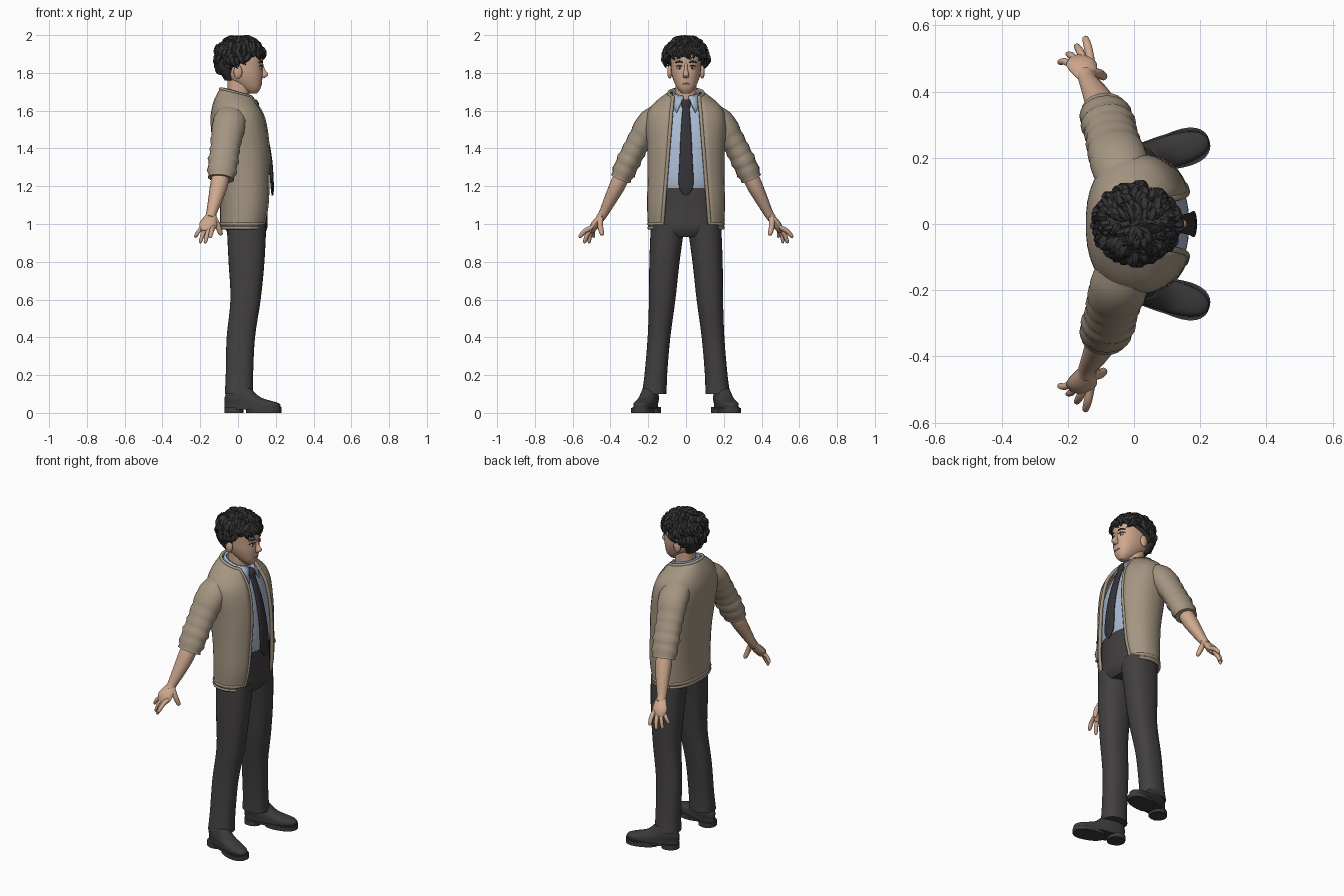
import bpy, bmesh, math, random
from mathutils import Matrix, Vector

random.seed(4)
if "Cube" in bpy.data.objects:
    bpy.data.objects.remove(bpy.data.objects["Cube"], do_unlink=True)


def material(name, *rgb):
    mat = bpy.data.materials.new(name)
    mat.use_nodes = True
    mat.diffuse_color = (*rgb, 1)
    mat.node_tree.nodes["Principled BSDF"].inputs["Base Color"].default_value = (*rgb, 1)
    return mat


SKIN = material("skin", .62, .39, .27)
LIP = material("lip", .45, .23, .17)
HAIR = material("black hair", .035, .033, .034)
WOOL = material("beige wool", .37, .3, .22)
COTTON = material("light blue cotton", .4, .5, .65)
SILK = material("charcoal silk", .036, .032, .036)
TWILL = material("charcoal twill", .055, .05, .05)
LEATHER = material("dark leather", .048, .043, .043)
EYE_WHITE = material("eye white", .75, .72, .68)


def spline(rows, steps=4):
    """Smoothly fill in between a few rows of values."""
    rows = [Vector(row) for row in rows]
    padded = [rows[0], *rows, rows[-1]]
    filled = []
    for before, start, end, after in zip(padded, padded[1:], padded[2:], padded[3:]):
        leave, arrive, step = (end - before) / 2, (after - start) / 2, end - start
        for i in range(steps):
            t = i / steps
            curve = leave + arrive - 2 * step
            filled.append(start + t * (leave + t * (step - leave - curve + t * curve)))
    return filled + [rows[-1]]


def bridge(bm, rings, closed=True):
    """Skin a list of point rings; closed tubes also get end caps."""
    loops = [[bm.verts.new(point) for point in ring] for ring in rings]
    count = len(loops[0])
    for low, high in zip(loops, loops[1:]):
        for i in range(count if closed else count - 1):
            j = (i + 1) % count
            bm.faces.new((low[i], low[j], high[j], high[i]))
    if closed:
        bm.faces.new(loops[0][::-1])
        bm.faces.new(loops[-1])


def finish(bm, name, mat, mirror=False, thick=0):
    bmesh.ops.recalc_face_normals(bm, faces=bm.faces[:])
    mesh = bpy.data.meshes.new(name)
    bm.to_mesh(mesh)
    bm.free()
    mesh.materials.append(mat)
    mesh.shade_smooth()
    mesh.set_sharp_from_angle(angle=math.radians(50))
    obj = bpy.data.objects.new(name, mesh)
    bpy.context.collection.objects.link(obj)
    if mirror:
        obj.modifiers.new("mirror", 'MIRROR').use_axis = (False, True, False)
    if thick:
        solid = obj.modifiers.new("thickness", 'SOLIDIFY')
        solid.thickness, solid.offset = thick, 0


def section(z, back, front, half, side=0, gap=0, tilt=0, power=2.3, count=32):
    """Horizontal rounded outline, optionally open at the front."""
    start = math.asin((gap / half) ** (power / 2))
    ring = []
    for i in range(count):
        angle = start + (math.tau - 2 * start) * i / (count - 1 if gap else count)
        c, s = math.cos(angle), math.sin(angle)
        x = (back + front) / 2 + (front - back) / 2 * math.copysign(abs(c) ** (2 / power), c)
        y = side + half * math.copysign(abs(s) ** (2 / power), s)
        ring.append(Vector((x, y, z + tilt * x)))
    return ring


def stack(name, mat, rows, mirror=False):
    """Solid part from rows of height, back, front, half width, side offset."""
    bm = bmesh.new()
    bridge(bm, [section(*row) for row in spline(rows)])
    finish(bm, name, mat, mirror)


def tube(bm, rows, flat=1, ripple=0, count=12):
    """Tube along a smoothed path of x, y, z, radius."""
    rows = spline(rows)
    points = [row.xyz for row in rows]
    rings = []
    for i, point in enumerate(points):
        along = (points[min(i + 1, len(points) - 1)] - points[max(i - 1, 0)]).normalized()
        guide = Vector((1, 0, 0)) if abs(along.x) < .9 else Vector((0, 0, 1))
        u = (guide - along * guide.dot(along)).normalized()
        v = along.cross(u) * flat
        radius = rows[i].w * (1 + ripple * math.sin(i * 2.2) * i / len(rows))
        rings.append([point + radius * (u * math.cos(a) + v * math.sin(a))
                      for a in (math.tau * k / count for k in range(count))])
    bridge(bm, rings)


def limb(name, mat, *paths, mirror=True, **shape):
    bm = bmesh.new()
    for rows in paths:
        tube(bm, rows, **shape)
    finish(bm, name, mat, mirror)


def blob(name, mat, center, radii, mirror=True):
    bm = bmesh.new()
    place = Matrix.LocRotScale(Vector(center), None, Vector(radii))
    bmesh.ops.create_uvsphere(bm, u_segments=16, v_segments=10, radius=1, matrix=place)
    finish(bm, name, mat, mirror)


# Trousers
stack("trouser_hips", TWILL, [(1.19, -.08, .16, .17), (1.08, -.08, .155, .18),
                              (.98, -.07, .155, .18), (.93, -.03, .13, .13)])
stack("trouser_legs", TWILL, [
    (1, -.06, .15, .09, .096), (.8, -.05, .14, .08, .114), (.6, -.04, .12, .07, .126),
    (.4, -.06, .09, .06, .143), (.2, -.065, .08, .06, .16), (.1, -.07, .08, .066, .168)], mirror=True)


# Shoes are shaped straight, widened at the toe, then turned outward
def shoe_part(name, rows):
    bm = bmesh.new()
    bridge(bm, [section(*row) for row in spline(rows)])
    for vert in bm.verts:
        vert.co.y *= .82 + vert.co.x
    place = Matrix.Translation((-.07, .167, 0)) @ Matrix.Rotation(math.radians(16), 4, 'Z')
    bm.transform(place)
    finish(bm, name, LEATHER, mirror=True)


def slab(bottom, top, *outline):
    return [(bottom, *outline), (top, *outline)]


shoe_part("shoe_uppers", [(.02, 0, .3, .05), (.05, 0, .3, .05), (.08, 0, .2, .05), (.13, .02, .14, .04)])
shoe_part("shoe_heels", slab(0, .03, 0, .1, .056))
shoe_part("shoe_soles", slab(0, .025, .12, .31, .055))
shoe_part("shoe_welts", slab(.018, .03, 0, .31, .055))

# Shirt, neck and collar
stack("shirt", COTTON, [
    (1.17, -.07, .155, .165), (1.25, -.08, .167, .17), (1.4, -.1, .155, .175),
    (1.5, -.11, .135, .175), (1.6, -.1, .1, .14), (1.66, -.07, .07, .07)])
stack("neck", SKIN, slab(1.6, 1.78, -.055, .06, .055))
bm = bmesh.new()
collar = [(1.62, -.09, .092, .09), (1.66, -.08, .08, .074), (1.7, -.07, .07, .064)]
bridge(bm, [section(*row, gap=.015, tilt=-.3) for row in spline(collar)], closed=False)
finish(bm, "shirt_collar", COTTON, thick=.012)
bm = bmesh.new()
bm.faces.new([bm.verts.new(corner) for corner in (
    (.08, .012, 1.67), (.04, .07, 1.69), (.075, .075, 1.63), (.112, .05, 1.59))])
finish(bm, "collar_points", COTTON, mirror=True, thick=.008)

# Tie
stack("tie_knot", SILK, [(1.66, .07, .095, .02), (1.64, .07, .11, .026), (1.6, .085, .113, .016)])
stack("tie_blade", SILK, [(1.62, .09, .11, .018), (1.5, .13, .15, .027), (1.35, .16, .18, .034),
                          (1.2, .172, .19, .038), (1.15, .178, .186, .004)])

# Open cardigan: the front gap narrows upward and the neck tilts forward
body = [(.98, -.09, .15, .195), (1.1, -.09, .17, .2), (1.25, -.1, .172, .198), (1.4, -.125, .17, .2),
        (1.54, -.14, .147, .207), (1.62, -.13, .115, .18), (1.69, -.09, .085, .09)]
body_rings = [section(*row, gap=.205 - .08 * row[0], tilt=-max(0, row[0] - 1.6) * 3) for row in spline(body)]
bm = bmesh.new()
bridge(bm, body_rings, closed=False)
finish(bm, "cardigan_body", WOOL, thick=.012)


def trim(name, points, radius, mirror=False):
    limb(name, WOOL, [(*point, radius) for point in points], mirror=mirror, count=8)


trim("cardigan_front_bands", [ring[0] for ring in body_rings], .01, mirror=True)
trim("cardigan_neckband", body_rings[-1], .01)
for ring in body_rings[:2]:
    trim("cardigan_hem", ring, .01)

# Pushed-up sleeves with folds, forearms, hands
limb("sleeves", WOOL, [
    (-.03, .09, 1.6, .07), (-.045, .185, 1.54, .088), (-.06, .235, 1.46, .083), (-.07, .275, 1.39, .078),
    (-.08, .31, 1.32, .079), (-.09, .345, 1.24, .07)], flat=.8, ripple=.09, count=20)
limb("forearms", SKIN, [(-.085, .325, 1.29, .045), (-.1, .36, 1.21, .047), (-.12, .4, 1.13, .038),
                        (-.14, .435, 1.06, .028), (-.147, .455, 1.03, .026)], flat=.9)
limb("palms", SKIN, [(-.14, .44, 1.05, .027), (-.15, .465, 1.02, .04), (-.16, .485, .99, .046),
                     (-.167, .5, .96, .03)], flat=.48)


def digit(base, tip, radius):
    middle = base.lerp(tip, .5) + Vector((0, .006, .006))
    return [(*base, radius), (*middle, radius), (*base.lerp(tip, .9), radius * .8), (*tip, radius * .3)]


fingers = [digit(Vector((-.13, .49, .985)), Vector((-.09, .445, .94)) , .013)]
fingers = [digit(Vector((-.128, .452, 1.035)), Vector((-.088, .445, .94)), .015)]
for t in (0, 1 / 3, 2 / 3, 1):
    knuckle = Vector((-.13, .49, .985)).lerp(Vector((-.19, .48, .98)), t)
    fingertip = Vector((-.148, .567, .93)).lerp(Vector((-.228, .49, .93)), t)
    fingertip.z -= .035 * math.sin(math.pi * t)
    fingers.append(digit(knuckle, fingertip, .0125 - .002 * t))
limb("fingers", SKIN, *fingers)

# Head and face
stack("head", SKIN, [
    (1.69, .06, .1, .02), (1.72, .01, .12, .048), (1.78, -.07, .13, .073),
    (1.84, -.09, .13, .08), (1.9, -.09, .13, .08), (1.95, -.05, .08, .05)])
stack("nose", SKIN, [(1.85, .11, .133, .008), (1.82, .11, .142, .009), (1.79, .11, .16, .016),
                     (1.773, .11, .14, .013)])
blob("ears", SKIN, (0, .086, 1.805), (.023, .013, .036))
blob("eyes", EYE_WHITE, (.119, .034, 1.826), (.007, .016, .007))
blob("irises", HAIR, (.123, .034, 1.826), (.005, .007, .007))
blob("lips", LIP, (.122, 0, 1.742), (.006, .022, .005), mirror=False)
for name, height, radius in (("upper_lashes", 1.834, .003), ("eyebrows", 1.855, .005)):
    limb(name, HAIR, [(.13, .016, height, radius / 2), (.125, .035, height + .005, radius),
                      (.111, .056, height, radius / 2)])

# Hair: a cap, then curved locks combed outward from the crown
stack("hair_cap", HAIR, [(1.76, -.07, -.02, .05), (1.83, -.11, -.01, .09), (1.88, -.11, .1, .1),
                         (1.93, -.105, .13, .1), (1.98, -.04, .05, .04)])


def scalp(polar, turn, lift):
    return Vector((.008 + .118 * lift * math.sin(polar) * math.cos(turn),
                   .108 * lift * math.sin(polar) * math.sin(turn),
                   1.878 + .107 * lift * math.cos(polar)))


bm = bmesh.new()
for i in range(190):
    turn = i * 2.4
    facing = math.cos(turn)
    lowest = 1.72 if facing > .45 else 2 - .45 * facing
    tip = lowest * math.sqrt(random.uniform(.05, 1))
    length = random.uniform(.4, .6)
    curl = random.uniform(-.45, .45)
    lift = random.uniform(1.03, 1.12)
    width = random.uniform(.013, .02)
    lock = []
    for t in (0, 1 / 3, 2 / 3, 1):
        point = scalp(tip - length * (1 - t), turn + curl * t * t, lift if t else .94)
        radius = width * (1 - .95 * t ** 3)
        lock.append((point.x, point.y, min(point.z, 2 - radius), radius))
    tube(bm, lock, flat=.8, count=6)
finish(bm, "hair_locks", HAIR)
